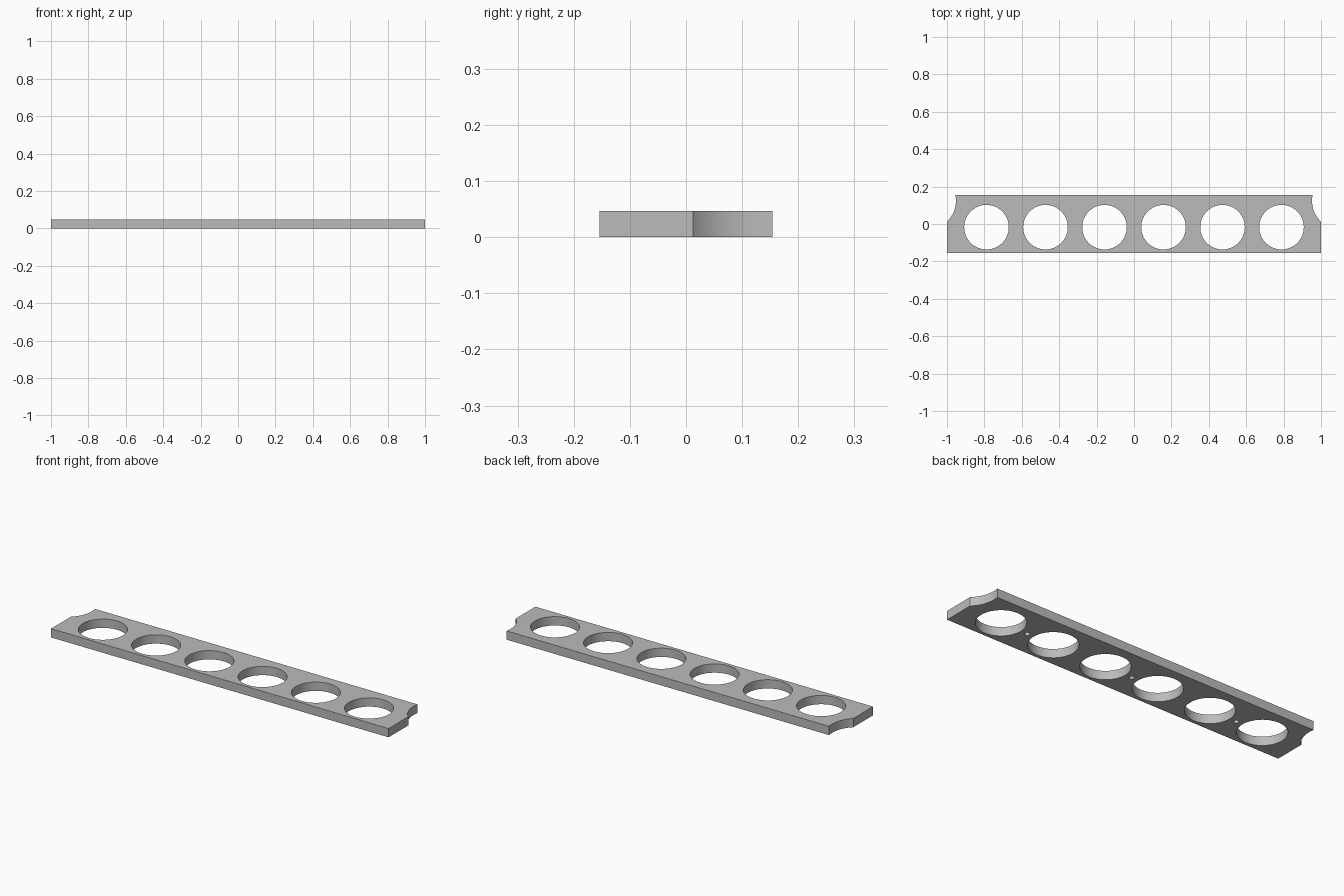
import bpy
import bmesh
import math
from mathutils import Matrix

if "Cube" in bpy.data.objects:
    bpy.data.objects.remove(bpy.data.objects["Cube"], do_unlink=True)

LENGTH, WIDTH, THICK = 2.0, 0.308, 0.047
PITCH, ROW_Y = 0.3155, -0.017


def material(name, rgb):
    mat = bpy.data.materials.new(name)
    mat.use_nodes = True
    mat.diffuse_color = (*rgb, 1)
    mat.node_tree.nodes["Principled BSDF"].inputs["Base Color"].default_value = (*rgb, 1)
    return mat


def mesh_object(name, bm):
    mesh = bpy.data.meshes.new(name)
    bm.to_mesh(mesh)
    bm.free()
    obj = bpy.data.objects.new(name, mesh)
    bpy.context.collection.objects.link(obj)
    return obj


def add_cylinder(bm, x, y, z_low, z_high, radius, sides):
    bmesh.ops.create_cone(
        bm, cap_ends=True, segments=sides, radius1=radius, radius2=radius,
        depth=z_high - z_low,
        matrix=Matrix.Translation((x, y, (z_low + z_high) / 2)))


# Flat rack plate
bm = bmesh.new()
bmesh.ops.create_cube(
    bm, size=1,
    matrix=Matrix.Translation((0, 0, THICK / 2)) @ Matrix.Diagonal((LENGTH, WIDTH, THICK, 1)))
plate = mesh_object("rack_plate", bm)
plate.data.materials.append(material("plain grey", (0.5, 0.5, 0.5)))

# Cutter: six through holes, three blind sockets below, two rear corner scoops
bm = bmesh.new()
for i in range(6):
    add_cylinder(bm, (i - 2.5) * PITCH, ROW_Y, -0.1, 0.15, 0.119, 96)
for i in (-2, 0, 2):
    add_cylinder(bm, i * PITCH, ROW_Y, -0.1, 0.03, 0.013, 32)
for side in (-1, 1):
    add_cylinder(bm, side * 1.105, 0.124, -0.1, 0.15, 0.153, 128)
cutter = mesh_object("hole_cutter", bm)
cutter.data.materials.append(plate.data.materials[0])
cutter.hide_render = True

# Apply the cut and remove the helper
cut = plate.modifiers.new("holes", "BOOLEAN")
cut.operation = "DIFFERENCE"
cut.solver = "EXACT"
cut.object = cutter
bpy.ops.object.select_all(action="DESELECT")
bpy.context.view_layer.objects.active = plate
plate.select_set(True)
bpy.ops.object.modifier_apply(modifier=cut.name)
bpy.data.objects.remove(cutter, do_unlink=True)

# Smooth round walls with crisp rims
bpy.ops.object.shade_smooth_by_angle(angle=math.radians(30))
